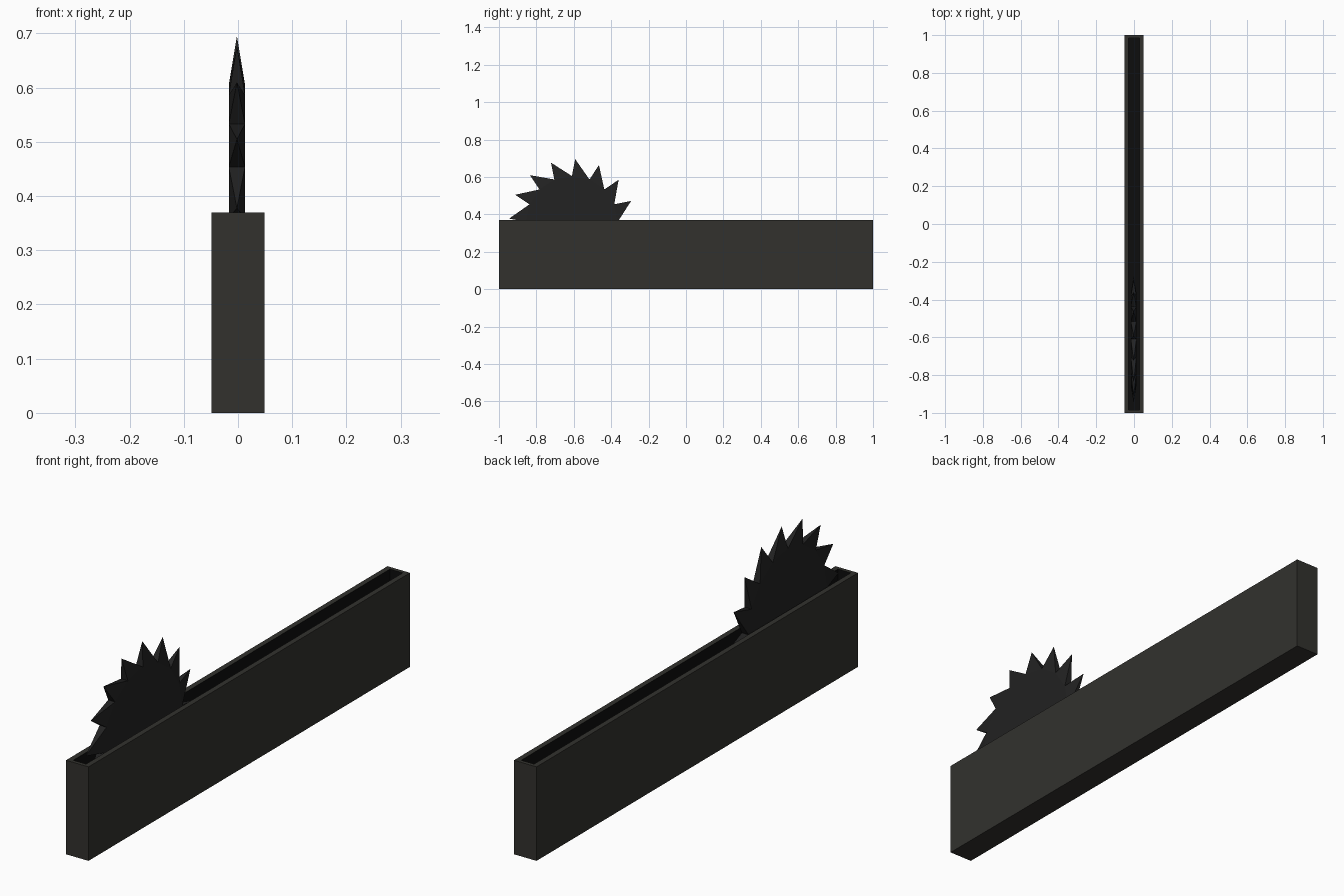
import bpy, bmesh
from math import cos, sin, radians
from mathutils import Vector

if "Cube" in bpy.data.objects:
    bpy.data.objects.remove(bpy.data.objects["Cube"])


def material(name, color):
    m = bpy.data.materials.new(name)
    m.diffuse_color = (*color, 1)
    m.use_nodes = True
    m.node_tree.nodes["Principled BSDF"].inputs["Base Color"].default_value = m.diffuse_color
    return m


def finish(bm, name, mats):
    bmesh.ops.recalc_face_normals(bm, faces=bm.faces)
    me = bpy.data.meshes.new(name)
    bm.to_mesh(me)
    bm.free()
    for m in mats:
        me.materials.append(m)
    ob = bpy.data.objects.new(name, me)
    bpy.context.collection.objects.link(ob)
    return ob


housing_mat = material("housing_grey", (0.032, 0.031, 0.027))
slot_mat = material("slot_black", (0.004, 0.004, 0.004))
blade_mat = material("blade_dark", (0.016, 0.016, 0.016))

# Long housing with a narrow slot sunk into its top
HX, HY, HZ = 0.049, 1.0, 0.37
SX, SY, FLOOR = 0.028, 0.985, 0.02
bm = bmesh.new()


def ring(x, y, z):
    return [bm.verts.new((sx * x, sy * y, z))
            for sx, sy in ((-1, -1), (1, -1), (1, 1), (-1, 1))]


rings = [ring(HX, HY, 0), ring(HX, HY, HZ), ring(SX, SY, HZ), ring(SX, SY, FLOOR)]
bm.faces.new(rings[0])
for k, (a, b) in enumerate(zip(rings, rings[1:])):
    for i in range(4):
        j = (i + 1) % 4
        f = bm.faces.new((a[i], a[j], b[j], b[i]))
        f.material_index = 1 if k == 2 else 0
bm.faces.new(rings[3]).material_index = 1
finish(bm, "housing", [housing_mat, slot_mat])

# Saw blade: 16-sided disc, each rim face pulled out to a leaning point
TEETH, CX, CY, CZ = 16, -0.002, -0.61, 0.36
ROOT, TIP, HALF = 0.245, 0.336, 0.015
STEP, TIP_START, LEAN = 360 / TEETH, 19.5, 3.0


def polar(x, r, deg):
    a = radians(deg)
    return Vector((CX + x, CY + r * cos(a), CZ + r * sin(a)))


bm = bmesh.new()
left, right = [[bm.verts.new(polar(x, ROOT, TIP_START + LEAN + i * STEP))
                for i in range(TEETH)] for x in (-HALF, HALF)]
bm.faces.new(left)
bm.faces.new(right)
for i in range(TEETH):
    p = i - 1
    tip = bm.verts.new(polar(0, TIP, TIP_START + i * STEP))
    base = (left[p], left[i], right[i], right[p])
    for k in range(4):
        bm.faces.new((base[k], base[(k + 1) % 4], tip))
finish(bm, "saw_blade", [blade_mat])
